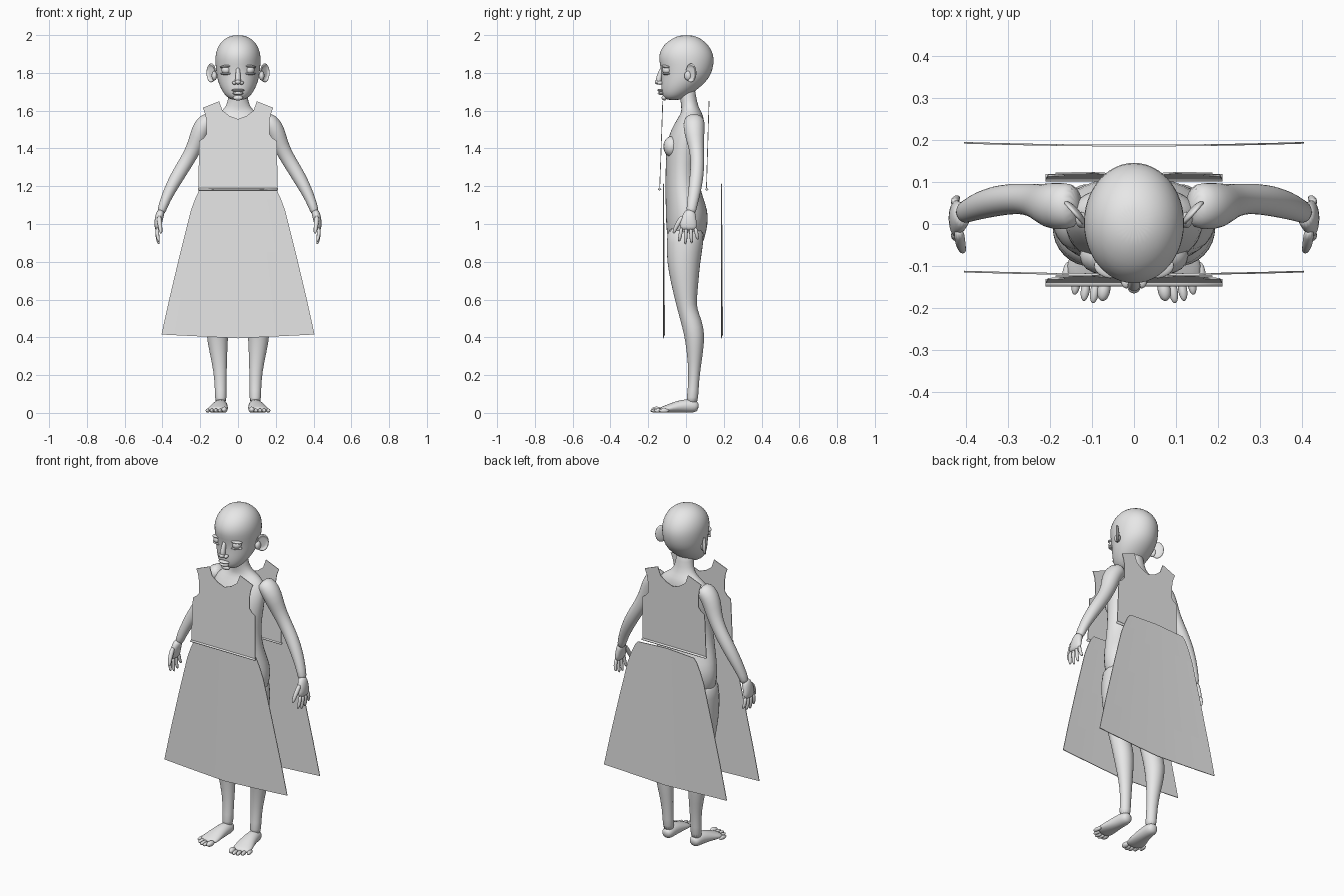
import bpy, bmesh, math
from mathutils import Vector, Matrix, Euler

if "Cube" in bpy.data.objects:
    bpy.data.objects.remove(bpy.data.objects["Cube"])

grey = bpy.data.materials.new("plain grey")
grey.use_nodes = True
grey.diffuse_color = (0.8, 0.8, 0.8, 1)
grey.node_tree.nodes["Principled BSDF"].inputs["Base Color"].default_value = (0.8, 0.8, 0.8, 1)


def finish(name, bm, mirror=False, subsurf=0, thickness=0):
    """Turn a bmesh into a named object with its modifiers."""
    bmesh.ops.recalc_face_normals(bm, faces=bm.faces)
    mesh = bpy.data.meshes.new(name)
    for face in bm.faces:
        face.smooth = thickness == 0
    bm.to_mesh(mesh)
    bm.free()
    mesh.materials.append(grey)
    obj = bpy.data.objects.new(name, mesh)
    bpy.context.collection.objects.link(obj)
    if mirror:
        obj.modifiers.new("Mirror", "MIRROR")
    if subsurf:
        mod = obj.modifiers.new("Subsurf", "SUBSURF")
        mod.levels = mod.render_levels = subsurf
    if thickness:
        mod = obj.modifiers.new("Solidify", "SOLIDIFY")
        mod.thickness, mod.offset = thickness, 0
    return obj


def loft(bm, rings, ref=(0, 1, 0), level=False, segs=16):
    """Skin elliptical rings (x, y, z, half width, half depth along ref)."""
    centres = [Vector(r[:3]) for r in rings]
    loops = []
    for i, (x, y, z, a, b) in enumerate(rings):
        t = centres[min(i + 1, len(rings) - 1)] - centres[max(i - 1, 0)]
        t = Vector((0, 0, 1)) if level else t.normalized()
        v = Vector(ref)
        v = (v - t * v.dot(t)).normalized()
        u = v.cross(t)
        angles = [math.tau * k / segs for k in range(segs)]
        loops.append([bm.verts.new(centres[i] + u * a * math.cos(s) + v * b * math.sin(s))
                      for s in angles])
    for low, high in zip(loops, loops[1:]):
        for k in range(segs):
            n = (k + 1) % segs
            bm.faces.new((low[k], low[n], high[n], high[k]))
    for loop in (loops[0], loops[-1]):
        bm.faces.new(loop)


def ball(bm, loc, size, rot=(0, 0, 0), cupped=False):
    """Ellipsoid, optionally with one side pushed in like a bowl."""
    made = bmesh.ops.create_uvsphere(bm, u_segments=16, v_segments=12, radius=1)["verts"]
    if cupped:
        for v in made:
            if v.co.z > 0 and v.co.xy.length < 0.8:
                v.co.z *= -0.3
    bmesh.ops.transform(bm, verts=made, matrix=Matrix.LocRotScale(
        Vector(loc), Euler(rot), Vector(size)))


def sheet(name, rows, depth, columns=6):
    """Mirrored cloth panel; each row runs from an inner to an outer (x, z)."""
    bm = bmesh.new()
    grid = []
    for inner, outer in rows:
        points = [Vector(inner).lerp(Vector(outer), k / columns) for k in range(columns + 1)]
        grid.append([bm.verts.new((p.x, depth(p.x, p.y), p.y)) for p in points])
    for low, high in zip(grid, grid[1:]):
        for k in range(columns):
            bm.faces.new((low[k], low[k + 1], high[k + 1], high[k]))
    finish(name, bm, mirror=True, thickness=0.004)


# Torso and neck: (z, centre y, half width, half depth)
bm = bmesh.new()
loft(bm, [(0, y, z, a, b) for z, y, a, b in [
    (.85, 0, .11, .07), (.92, 0, .175, .1), (1, .005, .2, .112), (1.07, .005, .197, .113),
    (1.14, -.01, .18, .1), (1.22, -.02, .162, .09), (1.32, -.02, .157, .088),
    (1.42, -.008, .165, .1), (1.5, .01, .168, .09), (1.56, .025, .15, .07),
    (1.59, .03, .1, .055), (1.62, .02, .06, .045), (1.68, .01, .05, .043),
    (1.74, 0, .05, .045)]], level=True, segs=20)
finish("torso", bm, subsurf=1)

# Chest swell
bm = bmesh.new()
ball(bm, (.075, -.075, 1.41), (.055, .045, .055))
finish("chest", bm, mirror=True)

# Head: (z, front y, back y, half width)
bm = bmesh.new()
loft(bm, [(0, (f + b) / 2, z, a, (b - f) / 2) for z, f, b, a in [
    (1.655, -.1, -.03, .03), (1.672, -.122, 0, .06), (1.7, -.13, .045, .082),
    (1.735, -.132, .088, .1), (1.775, -.13, .125, .112), (1.82, -.132, .143, .118),
    (1.87, -.146, .15, .122), (1.91, -.141, .142, .118), (1.95, -.118, .118, .102),
    (1.982, -.076, .08, .072), (2, -.03, .035, .03)]], level=True, segs=24)
finish("head", bm, subsurf=1)

# Face
bm = bmesh.new()
loft(bm, [(0, -.125, 1.83, .012, .012), (0, -.138, 1.79, .012, .014),
          (0, -.147, 1.76, .017, .017), (0, -.142, 1.742, .012, .012)])
ball(bm, (0, -.15, 1.752), (.016, .016, .013))
for side in (-1, 1):
    ball(bm, (side * .018, -.138, 1.747), (.013, .016, .01))
finish("nose", bm, subsurf=1)

bm = bmesh.new()
ball(bm, (0, -.134, 1.708), (.034, .018, .008))
ball(bm, (0, -.132, 1.692), (.028, .018, .009))
ball(bm, (0, -.115, 1.668), (.026, .014, .014))
finish("lips_and_chin", bm)

bm = bmesh.new()
ball(bm, (.062, -.1, 1.815), (.026, .026, .024))
finish("eyes", bm, mirror=True)

bm = bmesh.new()
ball(bm, (.063, -.106, 1.834), (.034, .022, .008), (0, .12, .35))
ball(bm, (.063, -.104, 1.796), (.032, .02, .007), (0, 0, .35))
finish("eyelids", bm, mirror=True)

bm = bmesh.new()
ball(bm, (.142, .027, 1.8), (.037, .052, .012), (math.pi / 2, 0, .85), cupped=True)
ball(bm, (.125, .01, 1.785), (.015, .02, .025))
finish("ears", bm, mirror=True, subsurf=1)

# Arms
bm = bmesh.new()
loft(bm, [(.13, .045, 1.555, .04, .05), (.17, .042, 1.54, .052, .058),
          (.2, .043, 1.49, .052, .056), (.224, .053, 1.42, .043, .043),
          (.258, .06, 1.355, .039, .037), (.292, .06, 1.3, .038, .037),
          (.328, .055, 1.24, .037, .037), (.366, .045, 1.17, .031, .034),
          (.396, .032, 1.1, .025, .028), (.41, .025, 1.05, .022, .026)])
finish("arms", bm, mirror=True, subsurf=1)

# Hands with four fingers and a thumb
bm = bmesh.new()
loft(bm, [(.405, .025, 1.075, .022, .026), (.417, .016, 1.04, .023, .038),
          (.424, .012, 1, .02, .047), (.426, .012, .965, .014, .045)])
for k, length in enumerate((.065, .08, .075, .055)):
    y, spread = -.023 + k * .024, (k - 1.5) * .005
    loft(bm, [(.427, y, .985, .011, .012), (.428, y + spread, .97 - length / 2, .011, .0105),
              (.418, y + spread * 2, .97 - length, .007, .008)], segs=8)
loft(bm, [(.418, -.012, 1.045, .014, .016), (.415, -.042, 1.005, .014, .014),
          (.41, -.06, .97, .011, .011), (.407, -.066, .948, .007, .007)], segs=8)
finish("hands", bm, mirror=True, subsurf=1)

# Legs
bm = bmesh.new()
loft(bm, [(.1, 0, 1, .09, .1), (.102, -.005, .9, .096, .1), (.105, -.013, .8, .09, .09),
          (.108, -.008, .7, .078, .076), (.11, -.001, .6, .064, .059),
          (.11, .006, .55, .058, .053), (.11, .027, .49, .058, .058),
          (.11, .044, .42, .06, .056), (.105, .048, .33, .049, .045),
          (.094, .044, .22, .035, .031), (.092, .038, .12, .03, .028),
          (.091, .03, .04, .033, .035)], level=True)
finish("legs", bm, mirror=True, subsurf=1)

# Feet with toes
bm = bmesh.new()
loft(bm, [(.09, .067, .03, .018, .018), (.09, .05, .034, .034, .033),
          (.092, .01, .038, .037, .038), (.098, -.05, .032, .045, .032),
          (.106, -.1, .021, .056, .021), (.112, -.145, .014, .053, .013)], ref=(0, 0, 1))
for k in range(5):
    width = .016 if k == 0 else .011
    ball(bm, (.072 + k * .022, -.162 + .005 * (k - 1) ** 2, width + .001),
         (width, .028, width), (0, 0, .15))
finish("feet", bm, mirror=True, subsurf=1)

# Sleeveless bodice panels
bodice_rows = [((0, 1.18), (.21, 1.18)), ((0, 1.3), (.208, 1.3)), ((0, 1.42), (.205, 1.44)),
               ((0, 1.45), (.182, 1.455)), ((0, 1.47), (.167, 1.475)), ((0, 1.52), (.167, 1.54)),
               ((0, 1.555), (.172, 1.575)), ((.045, 1.572), (.177, 1.592)),
               ((.082, 1.6), (.182, 1.605)), ((.1, 1.65), (.187, 1.615))]
sheet("front_bodice", bodice_rows, lambda x, z: -.123 - .035 * (1.65 - z))
sheet("back_bodice", bodice_rows, lambda x, z: .122 - .03 * (1.65 - z))

# Rolled hems under the bodice
for name, y in (("front_hem", -.14), ("back_hem", .11)):
    bm = bmesh.new()
    loft(bm, [(x, y, 1.184, .009, .006) for x in (-.211, -.1, 0, .1, .211)], ref=(0, 0, 1), segs=10)
    finish(name, bm)

# Flared skirt panels
skirt_rows = [((0, .395), (.405, .415)), ((0, .6), (.362, .61)), ((0, .85), (.305, .85)),
              ((0, 1.07), (.25, 1.07)), ((0, 1.13), (.228, 1.13)), ((0, 1.18), (.205, 1.18)),
              ((0, 1.215), (.185, 1.205))]
sheet("front_skirt", skirt_rows, lambda x, z: -.12 + .04 * x * x)
sheet("back_skirt", skirt_rows, lambda x, z: .187 + .04 * x * x)
